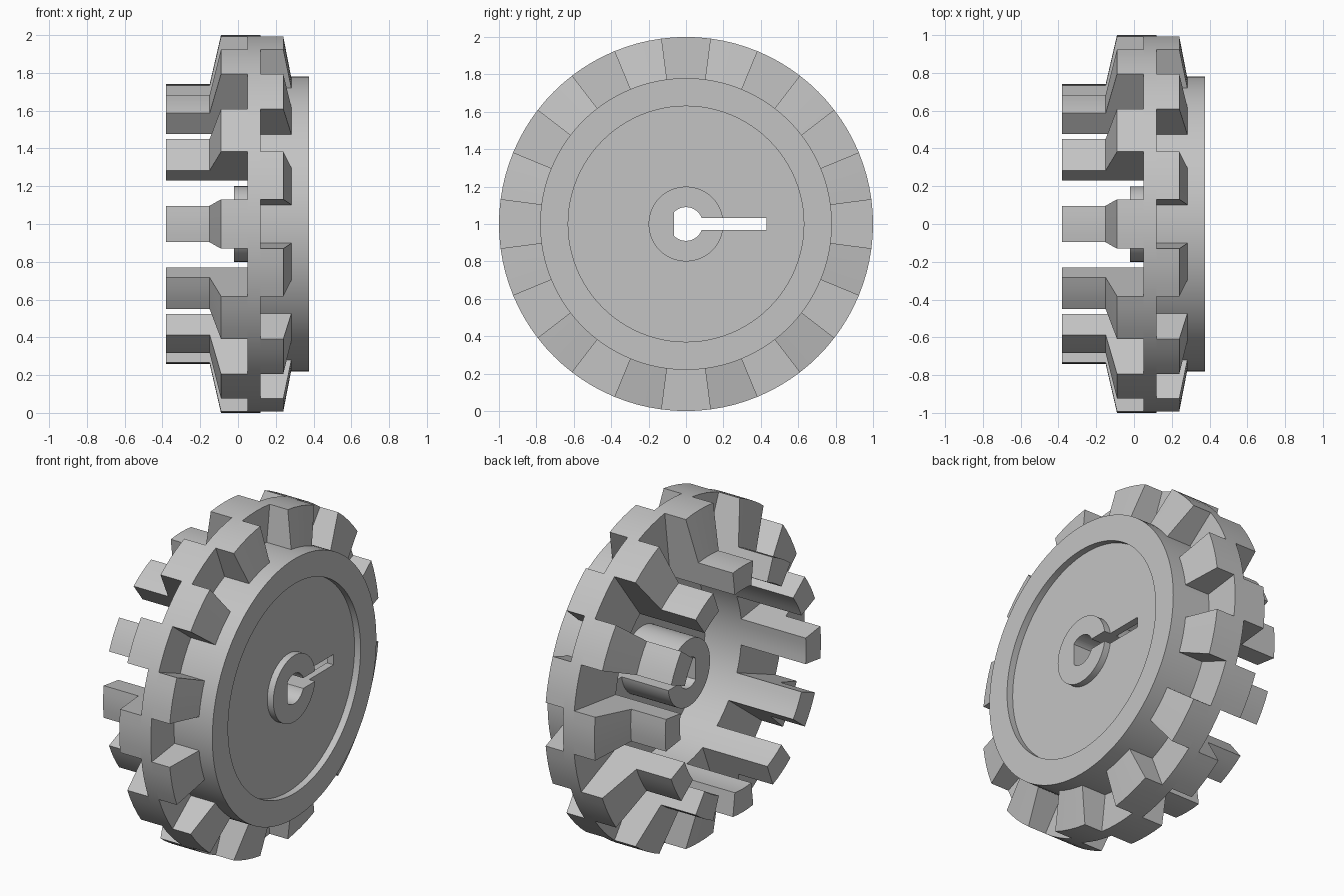
import bpy, bmesh
from math import radians, sin, cos, asin
from mathutils import Vector, Matrix

old = bpy.data.objects.get("Cube")
if old:
    bpy.data.objects.remove(old, do_unlink=True)

GREY = (0.55, 0.55, 0.55, 1)
grey = bpy.data.materials.new("plain grey")
grey.use_nodes = True
grey.diffuse_color = GREY
grey.node_tree.nodes["Principled BSDF"].inputs["Base Color"].default_value = GREY

STEP = radians(3.75)
CENTRE = Matrix.Translation((0, 0, 1))


def make_object(name, bm):
    bmesh.ops.recalc_face_normals(bm, faces=bm.faces)
    bm.transform(CENTRE)
    mesh = bpy.data.meshes.new(name)
    bm.to_mesh(mesh)
    bm.free()
    mesh.materials.append(grey)
    obj = bpy.data.objects.new(name, mesh)
    bpy.context.collection.objects.link(obj)
    return obj


def sweep(bm, profile, start, steps):
    """Turn a closed (x, radius) profile about the x axis."""
    full = steps * STEP > 6.28
    rings = []
    for i in range(steps if full else steps + 1):
        a = start + i * STEP
        rings.append([bm.verts.new((x, r * cos(a), r * sin(a))) for x, r in profile])
    n = len(profile)
    for i in range(steps):
        a, b = rings[i], rings[(i + 1) % len(rings)]
        for j in range(n):
            k = (j + 1) % n
            bm.faces.new((a[j], a[k], b[k], b[j]))
    if not full:
        bm.faces.new(rings[0])
        bm.faces.new(rings[-1])


def smooth(obj):
    bpy.ops.object.select_all(action='DESELECT')
    obj.select_set(True)
    bpy.context.view_layer.objects.active = obj
    bpy.ops.object.shade_smooth_by_angle(angle=radians(30))


# Wheel body: rim flange, drum, recessed web and hub, with a pilot hole
body_profile = [(0.05, 0.6), (0.05, 1), (0.12, 1), (0.12, 0.78), (0.375, 0.78),
                (0.375, 0.63), (0.335, 0.63), (0.335, 0.2), (0.375, 0.2),
                (0.375, 0.04), (-0.02, 0.04), (-0.02, 0.2), (0.29, 0.2), (0.29, 0.6)]
bm = bmesh.new()
sweep(bm, body_profile, 0, 96)
body = make_object("wheel_body", bm)

# Cutter: flatted shaft bore joined to a radial slot
bore, half_slot = 0.09, 0.031
first = asin(half_slot / bore)
arc = [first + (radians(135) - first) * i / 16 for i in range(17)]
upper = [(0.43, half_slot)] + [(bore * cos(a), bore * sin(a)) for a in arc]
outline = upper + [(y, -z) for y, z in reversed(upper)]
bm = bmesh.new()
face = bm.faces.new([bm.verts.new((-0.5, y, z)) for y, z in outline])
grown = bmesh.ops.extrude_face_region(bm, geom=[face])["geom"]
bmesh.ops.translate(bm, vec=Vector((1, 0, 0)),
                    verts=[v for v in grown if isinstance(v, bmesh.types.BMVert)])
cutter = make_object("bore_cutter", bm)
cutter.hide_render = True

bpy.context.view_layer.objects.active = body
cut = body.modifiers.new("bore", 'BOOLEAN')
cut.operation = 'DIFFERENCE'
cut.solver = 'EXACT'
cut.object = cutter
bpy.ops.object.modifier_apply(modifier=cut.name)
bpy.data.objects.remove(cutter, do_unlink=True)
smooth(body)

# Two staggered rows of tread blocks; the inner row carries long prongs
inner_block = [(0.05, 0.6), (0.05, 1), (-0.09, 1), (-0.15, 0.74), (-0.38, 0.74), (-0.38, 0.6)]
outer_block = [(0.12, 0.74), (0.12, 1), (0.24, 1), (0.29, 0.74)]
for name, profile, offset in (("inner_tread_blocks", inner_block, 0),
                              ("outer_tread_blocks", outer_block, 15)):
    bm = bmesh.new()
    for i in range(12):
        sweep(bm, profile, radians(30 * i + offset - 7.5), 4)
    smooth(make_object(name, bm))
